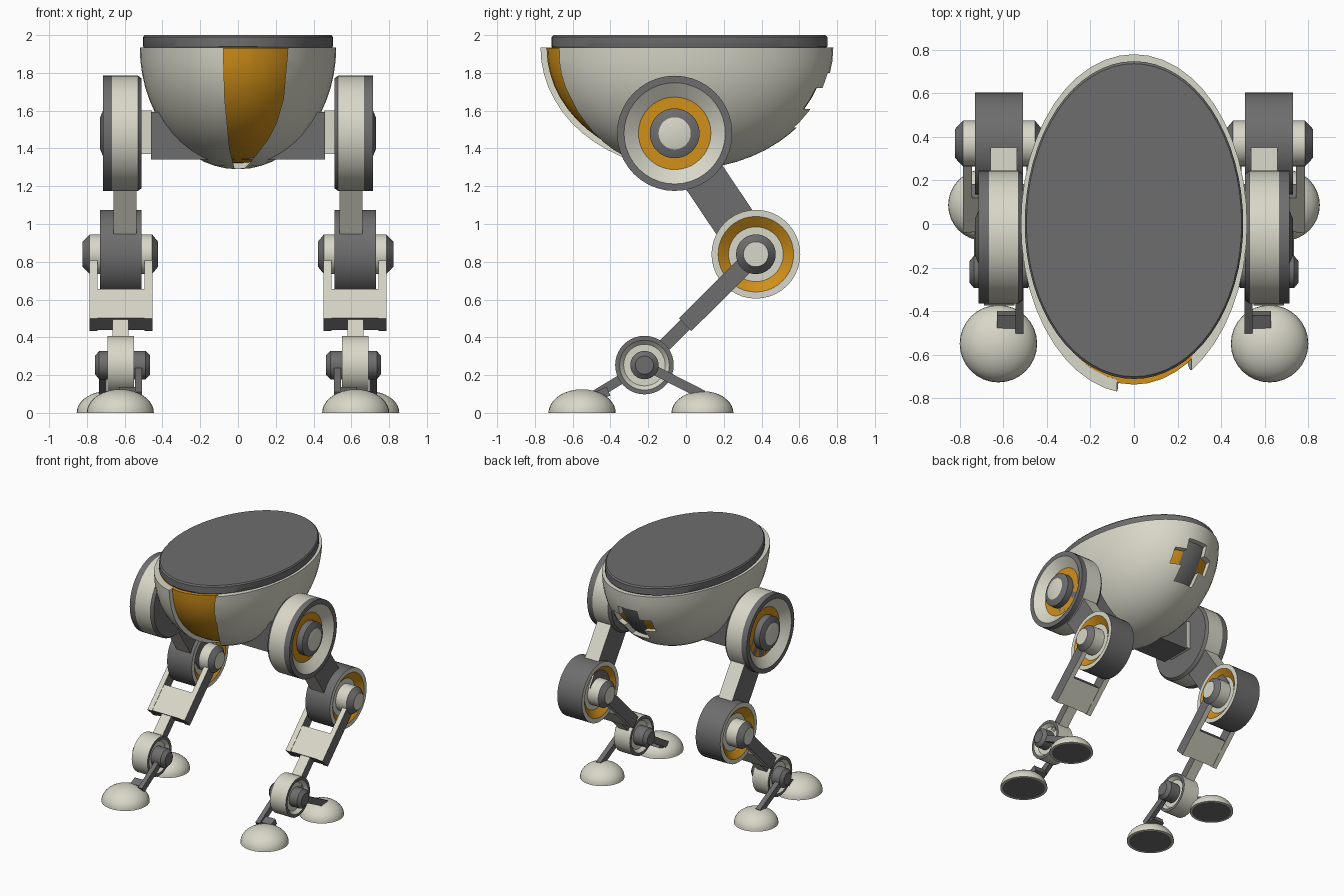
import bpy, bmesh, math
from mathutils import Vector

if "Cube" in bpy.data.objects:
    bpy.data.objects.remove(bpy.data.objects["Cube"])

LIGHT, GREY, ORANGE = 0, 1, 2
MATS = []
for label, col in (("warm white", (0.69, 0.68, 0.58)), ("dark grey", (0.155, 0.155, 0.155)),
                   ("orange", (0.64, 0.28, 0.01))):
    m = bpy.data.materials.new(label)
    m.diffuse_color = (*col, 1)
    m.use_nodes = True
    m.node_tree.nodes["Principled BSDF"].inputs["Base Color"].default_value = m.diffuse_color
    MATS.append(m)


def finish(name, bm, mirror=False, smooth=True):
    bmesh.ops.recalc_face_normals(bm, faces=bm.faces)
    me = bpy.data.meshes.new(name)
    bm.to_mesh(me)
    bm.free()
    for m in MATS:
        me.materials.append(m)
    ob = bpy.data.objects.new(name, me)
    bpy.context.collection.objects.link(ob)
    bpy.ops.object.select_all(action='DESELECT')
    ob.select_set(True)
    bpy.context.view_layer.objects.active = ob
    if mirror:
        mod = ob.modifiers.new("mirror", 'MIRROR')
        mod.use_mirror_merge = False
        bpy.ops.object.modifier_apply(modifier=mod.name)
    if smooth:
        bpy.ops.object.shade_smooth_by_angle(angle=math.radians(30))
    return ob


def spin(bm, profile, mats, place, seg=40):
    """Revolve (axial, radius) points; mats = start cap, each band, end cap."""
    rings = []
    for a, r in profile:
        rings.append([bm.verts.new(place(a, r * math.cos(2 * math.pi * k / seg),
                                         r * math.sin(2 * math.pi * k / seg))) for k in range(seg)])
    bm.faces.new(rings[0]).material_index = mats[0]
    for i in range(len(rings) - 1):
        for k in range(seg):
            j = (k + 1) % seg
            f = bm.faces.new((rings[i][k], rings[i][j], rings[i + 1][j], rings[i + 1][k]))
            f.material_index = mats[i + 1]
    bm.faces.new(rings[-1]).material_index = mats[-1]


def beam(bm, p0, p1, x0, x1, width, edge=LIGHT, end=GREY):
    """Bar between two (y, z) points; grey on its sides, chosen colour on its edges."""
    a, b = Vector(p0), Vector(p1)
    d = (b - a).normalized()
    n = Vector((-d.y, d.x)) * width / 2
    loops = [[bm.verts.new((x, *q)) for q in (a + n, b + n, b - n, a - n)] for x in (x0, x1)]
    for l in loops:
        bm.faces.new(l).material_index = GREY
    for k, mat in enumerate((edge, end, edge, end)):
        j = (k + 1) % 4
        bm.faces.new((loops[0][k], loops[0][j], loops[1][j], loops[1][k])).material_index = mat


def cut(ob, outline, y0, y1):
    """Cut an x-z outline out of an object between two depths."""
    bm = bmesh.new()
    loops = [[bm.verts.new((x, y, z)) for x, z in outline] for y in (y0, y1)]
    for l in loops:
        bm.faces.new(l)
    n = len(outline)
    for k in range(n):
        j = (k + 1) % n
        bm.faces.new((loops[0][k], loops[0][j], loops[1][j], loops[1][k]))
    cutter = finish("cutter", bm, smooth=False)
    cutter.hide_render = True
    bpy.context.view_layer.objects.active = ob
    mod = ob.modifiers.new("cut", 'BOOLEAN')
    mod.operation, mod.solver, mod.object = 'DIFFERENCE', 'EXACT', cutter
    bpy.ops.object.modifier_apply(modifier=mod.name)
    bpy.data.objects.remove(cutter)


# Body shell: half ellipsoid bowl with a front panel opening and a rear vent
angles = [math.radians(90 * (i + 0.15) / 14.15) for i in range(15)]
bowl = [(-math.cos(t), math.sin(t)) for t in angles]
bm = bmesh.new()
spin(bm, bowl + [(a * 0.93, r * 0.93) for a, r in reversed(bowl)], [LIGHT] * 31,
     lambda a, u, v: (u * 0.52, v * 0.78, 1.935 + a * 0.645), 48)
shell = finish("body_shell", bm, smooth=False)
cut(shell, [(-0.08, 2), (0.268, 2), (0.262, 1.9), (0.24, 1.66), (0.205, 1.54), (0.16, 1.45),
            (0.065, 1.325), (0.02, 1.28), (-0.015, 1.28), (-0.045, 1.4), (-0.07, 1.66)], -1, -0.05)
w, v = 0.085, 0.17
cut(shell, [(-w, 1.51), (w, 1.51), (w, 1.61), (v, 1.61), (v, 1.72), (w, 1.72), (w, 1.80),
            (-w, 1.80), (-w, 1.72), (-v, 1.72), (-v, 1.61), (-w, 1.61)], 0.3, 1)
bpy.ops.object.select_all(action='DESELECT')
shell.select_set(True)
bpy.ops.object.shade_smooth_by_angle(angle=math.radians(30))

# Inner core: orange in front and beside the vent slot, grey inside the slot
bm = bmesh.new()
spin(bm, bowl, [GREY] * 16, lambda a, u, v: (u * 0.491, v * 0.738, 1.931 + a * 0.61), 48)
for co, no in (((0, 0, 0), (0, 1, 0)), ((w, 0, 0), (1, 0, 0)), ((-w, 0, 0), (1, 0, 0))):
    bmesh.ops.bisect_plane(bm, geom=bm.verts[:] + bm.edges[:] + bm.faces[:], plane_co=co, plane_no=no)
for f in bm.faces:
    c = f.calc_center_median()
    f.material_index = ORANGE if c.y < 0 or abs(c.x) > w else GREY
finish("inner_core", bm)

# Lid
bm = bmesh.new()
spin(bm, [(1.92, 0.98), (1.94, 1), (1.99, 1), (2.0, 0.985)], [GREY] * 5,
     lambda a, u, v: (u * 0.502, v * (0.748 if v > 0 else 0.712), a), 64)
finish("lid", bm)

# Hip beam under the body, with light end blocks
bm = bmesh.new()
beam(bm, (-0.19, 1.467), (0.07, 1.467), 0, 0.46, 0.25, GREY)
finish("hip_beam", bm, True, False)
bm = bmesh.new()
beam(bm, (-0.17, 1.485), (0.05, 1.485), 0.455, 0.53, 0.23, LIGHT, LIGHT)
finish("hip_end_blocks", bm, True, False)


def joint(name, cy, cz, profile, mats):
    bm = bmesh.new()
    spin(bm, profile, mats, lambda a, u, v: (a, cy + u, cz + v))
    finish(name, bm, True)


HIP, KNEE, ANKLE = (-0.06, 1.48), (0.37, 0.84), (-0.22, 0.253)

# Hip discs, dished outside
joint("hip_discs", *HIP,
      [(0.51, 0.29), (0.53, 0.305), (0.667, 0.305), (0.715, 0.305), (0.715, 0.268), (0.66, 0.192),
       (0.66, 0.132), (0.71, 0.132), (0.73, 0.085)],
      [GREY, GREY, LIGHT, GREY, GREY, LIGHT, ORANGE, GREY, GREY, LIGHT])
# Knee drums, dished on both sides
joint("knee_drums", *KNEE,
      [(0.423, 0.066), (0.455, 0.105), (0.55, 0.105), (0.55, 0.145), (0.51, 0.2), (0.51, 0.235),
       (0.73, 0.235), (0.73, 0.2), (0.69, 0.145), (0.69, 0.105), (0.785, 0.105), (0.823, 0.066)],
      [LIGHT, GREY, LIGHT, LIGHT, ORANGE, LIGHT, GREY, LIGHT, ORANGE, LIGHT, LIGHT, GREY, LIGHT])
# Ankle drums
joint("ankle_drums", *ANKLE,
      [(0.465, 0.05), (0.49, 0.075), (0.575, 0.075), (0.575, 0.11), (0.55, 0.132), (0.55, 0.155),
       (0.69, 0.155), (0.69, 0.132), (0.665, 0.11), (0.665, 0.075), (0.735, 0.075), (0.757, 0.048)],
      [GREY, GREY, GREY, LIGHT, LIGHT, GREY, LIGHT, GREY, LIGHT, LIGHT, GREY, GREY, GREY])

# Thighs
bm = bmesh.new()
beam(bm, HIP, KNEE, 0.537, 0.66, 0.23)
finish("thighs", bm, True, False)


def along(t):
    return Vector(KNEE).lerp(Vector(ANKLE), t)


# Lower legs: fork plates, cross block and shank
bm = bmesh.new()
beam(bm, along(0), along(0.635), 0.745, 0.785, 0.095)
beam(bm, along(0), along(0.635), 0.452, 0.495, 0.095)
beam(bm, along(0.37), along(0.63), 0.48, 0.76, 0.09)
beam(bm, along(0.6), along(0.9), 0.58, 0.665, 0.07)
finish("lower_legs", bm, True, False)

# Toe arms: front one on the inner side, rear one on the outer side
bm = bmesh.new()
beam(bm, ANKLE, (-0.49, 0.09), 0.508, 0.545, 0.05, GREY)
beam(bm, (-0.41, 0.115), (-0.47, 0.09), 0.52, 0.63, 0.05, GREY)
finish("front_toe_arms", bm, True, False)
bm = bmesh.new()
beam(bm, ANKLE, (0.09, 0.095), 0.695, 0.735, 0.05, GREY)
finish("rear_toe_arms", bm, True, False)

# Feet: flattened domes with grey soles
for name, cx, cy, r, h in (("front_feet", 0.623, -0.55, 0.178, 0.125), ("rear_feet", 0.69, 0.087, 0.164, 0.115)):
    bm = bmesh.new()
    arc = [math.radians(88 * i / 9) for i in range(10)]
    spin(bm, [(0, 0.9)] + [(math.sin(t), math.cos(t)) for t in arc], [GREY] + [LIGHT] * 11,
         lambda a, u, v: (cx + u * r, cy + v * r, a * h), 32)
    finish(name, bm, True)
